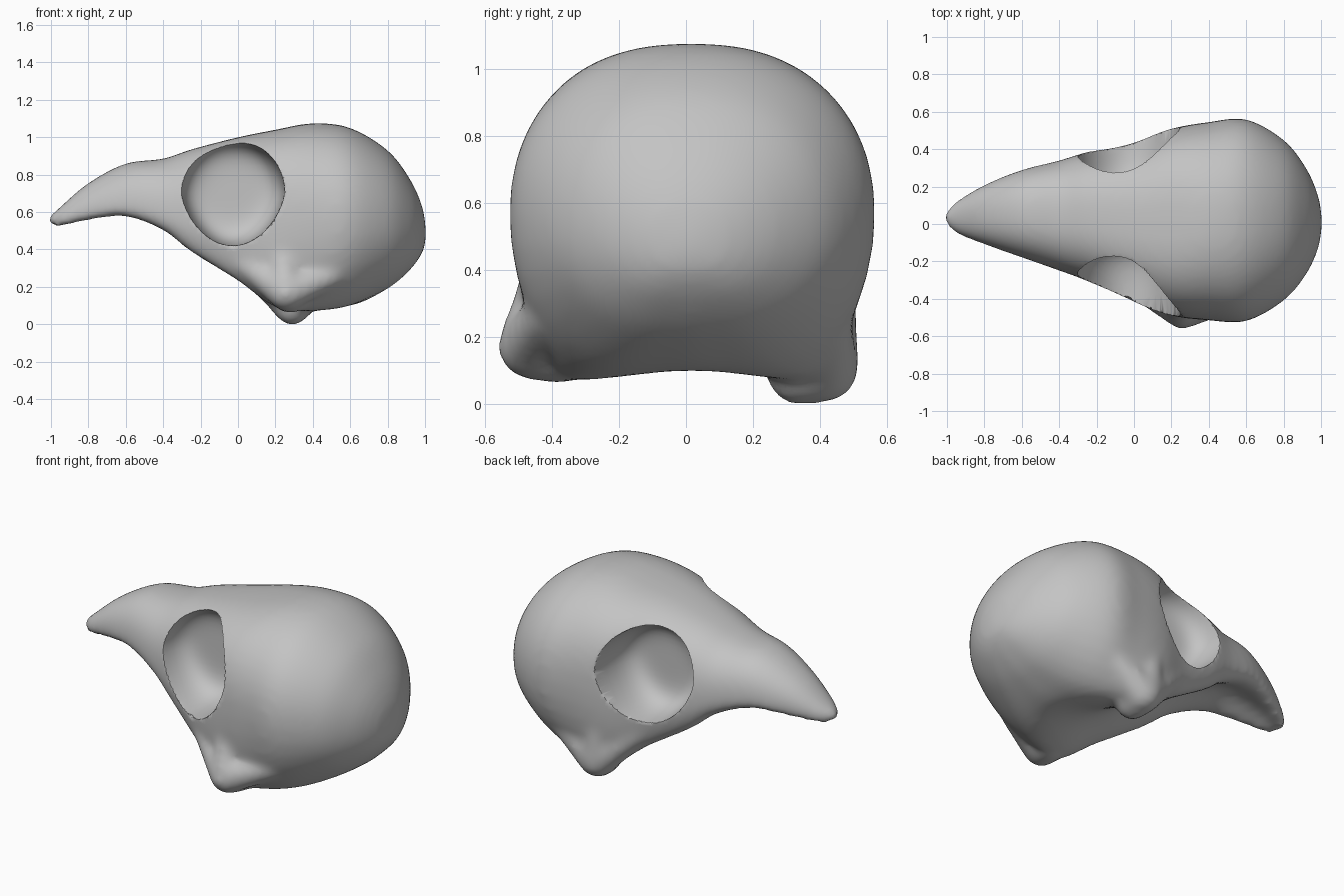
import bpy, bmesh, math
from mathutils import Vector

cube = bpy.data.objects.get("Cube")
if cube:
    bpy.data.objects.remove(cube)

bone = bpy.data.materials.new("bone_grey")
bone.use_nodes = True
colour = (0.55, 0.55, 0.55, 1)
bone.diffuse_color = colour
bone.node_tree.nodes["Principled BSDF"].inputs["Base Color"].default_value = colour

# Cross-sections from beak tip to back of head: x, centre y, half width, top,
# widest level, lower edge, palate middle, underside width share, roof roundness
SECTIONS = [
    (-1.015, .035, .015, .575, .555, .54, .54, .7, .9),
    (-.96, .035, .08, .62, .56, .52, .53, .75, .9),
    (-.8, .05, .16, .755, .6, .555, .58, .8, .87),
    (-.6, .055, .235, .86, .62, .575, .62, .8, .85),
    (-.4, .045, .295, .885, .58, .5, .58, .8, .82),
    (-.25, .04, .345, .935, .54, .385, .51, .8, .78),
    (0, .01, .43, 1.0, .5, .23, .36, .8, .75),
    (.2, .01, .5, 1.04, .53, .09, .22, .76, .75),
    (.4, .015, .53, 1.075, .56, .07, .125, .6, .85),
    (.6, .02, .54, 1.05, .56, .1, .1, .35, .9),
    (.8, .02, .43, .93, .54, .195, .19, .2, .92),
    (.92, .015, .285, .775, .52, .295, .29, .2, .92),
    (.985, .01, .14, .63, .5, .385, .38, .3, .92),
    (1.005, .01, .02, .51, .49, .45, .45, .3, .92),
]


def spline(a, b, c, d, t):
    return [(2*q + (r - p)*t + (2*p - 5*q + 4*r - s)*t*t + (3*q - p - 3*r + s)*t**3) / 2
            for p, q, r, s in zip(a, b, c, d)]


def half_outline(hw, top, mid, edge, palate, share, roundness):
    """Points from crown, round the side and under to the palate."""
    pts = []
    low = hw * share
    for i in range(12):
        a = i / 12 * math.pi / 2
        pts.append((hw * math.sin(a)**roundness, mid + (top - mid) * math.cos(a)**roundness))
    for i in range(8):
        a = i / 8 * math.pi / 2
        pts.append((low + (hw - low) * math.cos(a), mid + (edge - mid) * math.sin(a)))
    for i in range(9):
        u = 1 - i / 8
        pts.append((low * u, palate + (edge - palate) * (1 - math.cos(u * math.pi)) / 2))
    return pts


def ball(bm, centre, radii, shape=lambda v: v, detail=48):
    made = bmesh.ops.create_uvsphere(bm, u_segments=detail, v_segments=detail // 2, radius=1)
    for v in made["verts"]:
        p = shape(v.co)
        v.co = Vector(c + r * q for c, r, q in zip(centre, radii, p))


def ridge(bm, nodes):
    """Tapering bony ridge through (x, y, z, radius) nodes."""
    for a, b in zip(nodes, nodes[1:]):
        for step in range(9):
            x, y, z, r = Vector(a).lerp(Vector(b), step / 8)
            ball(bm, (x, y, z), (r, r, r), detail=16)


def finish(bm, name):
    bmesh.ops.recalc_face_normals(bm, faces=bm.faces)
    mesh = bpy.data.meshes.new(name)
    bm.to_mesh(mesh)
    bm.free()
    mesh.materials.append(bone)
    obj = bpy.data.objects.new(name, mesh)
    bpy.context.collection.objects.link(obj)
    return obj


# Cranium and beak as one loft
bm = bmesh.new()
rings = []
last = len(SECTIONS) - 1
for i in range(last):
    near = [SECTIONS[min(max(i + k, 0), last)] for k in (-1, 0, 1, 2)]
    for step in range(5 + (i == last - 1)):
        x, cy, *outline = spline(*near, step / 5)
        half = half_outline(*outline)
        loop = half + [(-y, z) for y, z in half[-2:0:-1]]
        rings.append([bm.verts.new((x, cy + y, z)) for y, z in loop])
for a, b in zip(rings, rings[1:]):
    for k in range(len(a)):
        n = (k + 1) % len(a)
        bm.faces.new((a[k], a[n], b[n], b[k]))
bm.faces.new(rings[0])
bm.faces.new(rings[-1])

# Cheek ridges and jaw knobs, slightly uneven between the two sides
right_knob = (.26, -.465, .17, .1)
left_knob = (.29, .41, .11, .11)
ridge(bm, [(.02, -.35, .33, .06), right_knob, (.5, -.41, .26, .07)])
ridge(bm, [(.24, -.44, .36, .06), right_knob, (.28, -.38, .14, .085)])
ridge(bm, [(.02, .37, .33, .06), left_knob, (.5, .42, .25, .07)])
ridge(bm, [(.26, .45, .32, .06), left_knob, (.29, .33, .085, .09)])
skull = finish(bm, "skull")


# Eye sockets: deep pits with a blunt floor, narrower below
def blunt(v):
    r = min(1, math.hypot(v.x, v.z))
    y = math.copysign((1 - r**5)**.2, v.y) if r < 1 else 0
    narrow = 1 + .15 * min(v.z, 0)
    return v.x * narrow, y, v.z


def socket(name, centre, radii):
    cut = bmesh.new()
    ball(cut, centre, radii, blunt)
    obj = finish(cut, name)
    obj.hide_render = True
    return obj


cutters = [socket("right_socket_cutter", (-.03, -.56, .705), (.28, .45, .285)),
           socket("left_socket_cutter", (-.03, .65, .675), (.275, .46, .27))]

# Fuse and soften the bone, then carve
remesh = skull.modifiers.new("fuse", 'REMESH')
remesh.mode = 'VOXEL'
remesh.voxel_size = .018
soften = skull.modifiers.new("soften", 'SMOOTH')
soften.factor = .5
soften.iterations = 18
for c in cutters:
    carve = skull.modifiers.new("carve", 'BOOLEAN')
    carve.operation = 'DIFFERENCE'
    carve.solver = 'EXACT'
    carve.object = c
round_rim = skull.modifiers.new("round_rim", 'SMOOTH')
round_rim.factor = .4
round_rim.iterations = 3

bpy.ops.object.select_all(action='DESELECT')
skull.select_set(True)
bpy.context.view_layer.objects.active = skull
for m in list(skull.modifiers):
    bpy.ops.object.modifier_apply(modifier=m.name)
for c in cutters:
    bpy.data.objects.remove(c)
bpy.ops.object.shade_smooth_by_angle(angle=math.radians(50))
